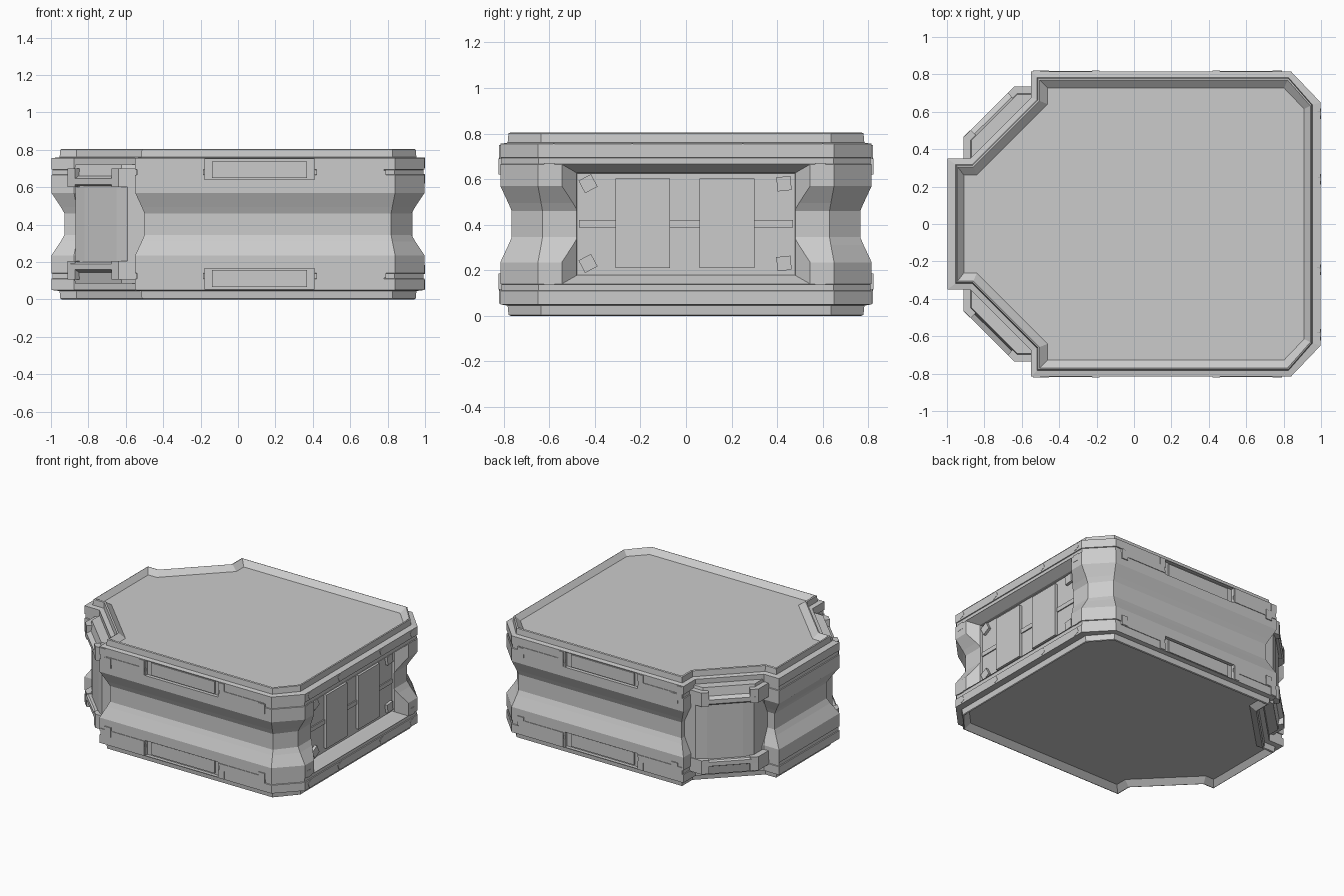
import bpy, bmesh, math
from mathutils import Vector, Matrix

if "Cube" in bpy.data.objects:
    bpy.data.objects.remove(bpy.data.objects["Cube"])

MID = 0.4025  # height of the horizontal symmetry plane


def make(name, bm):
    bmesh.ops.recalc_face_normals(bm, faces=bm.faces)
    me = bpy.data.meshes.new(name)
    bm.to_mesh(me)
    bm.free()
    ob = bpy.data.objects.new(name, me)
    bpy.context.collection.objects.link(ob)
    return ob


def add_box(bm, x0, x1, y0, y1, z0, z1, spin=0):
    c = Vector(((x0 + x1) / 2, (y0 + y1) / 2, (z0 + z1) / 2))
    m = (Matrix.Translation(c) @ Matrix.Rotation(spin, 4, 'X')
         @ Matrix.Diagonal((x1 - x0, y1 - y0, z1 - z0, 1)))
    bmesh.ops.create_cube(bm, size=1, matrix=m)


def boxes(name, items):
    bm = bmesh.new()
    for it in items:
        add_box(bm, *it)
    return make(name, bm)


def flip(z0, z1):
    return [(z0, z1), (2 * MID - z1, 2 * MID - z0)]


def inset(pts, d, extra_x=0.0):
    out = []
    for i, p in enumerate(pts):
        a, b = (p - pts[i - 1]).normalized(), (pts[(i + 1) % len(pts)] - p).normalized()
        n0, n1 = Vector((-a.y, a.x)), Vector((-b.y, b.x))
        q = p + d * (n0 + n1) / (1 + n0.dot(n1))
        if abs(p.x) > 0.95:  # the two end walls step in a little further
            q.x -= math.copysign(extra_x, p.x)
        out.append(q)
    return out


def loft(bm, rings):
    loops = [[bm.verts.new(p) for p in r] for r in rings]
    n = len(loops[0])
    for a, b in zip(loops, loops[1:]):
        for i in range(n):
            bm.faces.new((a[i], a[(i + 1) % n], b[(i + 1) % n], b[i]))
    bm.faces.new(loops[0][::-1])
    bm.faces.new(loops[-1])


# Main hull: plan outline swept through an (inset, extra end inset, height) profile
half = [(0.998, 0.65), (0.84, 0.815), (-0.55, 0.815), (-0.55, 0.677), (-0.877, 0.35), (-0.998, 0.35)]
outline = [Vector(p) for p in half] + [Vector((x, -y)) for x, y in reversed(half)]
lower = [(0.088, 0, 0.035), (0.045, 0.01, 0.0), (0.036, 0.012, 0.004), (0.032, 0.012, 0.045),
         (0, 0, 0.05), (0, 0, 0.11), (0.006, 0, 0.112), (0.006, 0, 0.138), (0, 0, 0.14),
         (0, 0, 0.235), (0.035, 0.015, 0.31), (0.05, 0.02, 0.345)]
profile = lower + [(d, e, 2 * MID - z) for d, e, z in reversed(lower)]
bm = bmesh.new()
loft(bm, [[(p.x, p.y, z) for p in inset(outline, d, e)] for d, e, z in profile])
hull = make("hull", bm)

# Recesses cut into the hull: side panel pockets and a splayed, stepped end pocket
side_cuts = [(-0.18, 0.41, s * 0.9 - 0.11, s * 0.9 + 0.11, z0, z1)
             for s in (1, -1) for z0, z1 in flip(0.64, 0.75)]
bm = bmesh.new()
loft(bm, [[(x, -w, MID - h), (x, w, MID - h), (x, w, MID + h), (x, -w, MID + h)]
          for x, w, h in ((0.912, 0.478, 0.223), (0.932, 0.48, 0.225), (0.998, 0.545, 0.2625), (1.2, 0.545, 0.2625))])
cutters = [boxes("side_recess_cutter", side_cuts), make("end_recess_cutter", bm)]
for c in cutters:
    mod = hull.modifiers.new(c.name, 'BOOLEAN')
    mod.operation, mod.solver, mod.object = 'DIFFERENCE', 'EXACT', c
    c.hide_render = True
    c.hide_set(True)

# Long-side fittings: recessed panels, bracket strips, end tabs
panels, strips, tabs = [], [], []
for s in (1, -1):
    def y(a, b):
        return (a, b) if s > 0 else (-b, -a)
    for z0, z1 in flip(0.648, 0.738):
        panels.append((-0.14, 0.37, *y(0.77, 0.802), z0, z1))
    for z0, z1 in flip(0.645, 0.695):
        for a, b in ((-0.54, -0.19), (0.42, 0.78)):
            strips.append((a, b, *y(0.79, 0.819), z0, z1))
    for z0, z1 in flip(0.645, 0.75):
        for a in (-0.54, -0.225, 0.42):
            strips.append((a, a + 0.04, *y(0.78, 0.82), z0, z1))
    for z0, z1 in flip(0.62, 0.69):
        for a in (-0.505, 0.74):
            tabs.append((a, a + 0.05, *y(0.78, 0.822), z0, z1))
boxes("side_panels", panels)
boxes("side_brackets", strips)
boxes("side_tabs", tabs)

# End wall: twin door leaves, centre rail, bolts
boxes("end_door_leaves", [(0.88, 0.934, -0.31, -0.07, 0.21, 0.602), (0.88, 0.934, 0.06, 0.30, 0.21, 0.602)])
boxes("end_centre_rail", [(0.88, 0.92, -0.47, 0.47, 0.388, 0.42)])
bolts = []
for i, yc in enumerate((-0.43, 0.43)):
    for zc in (0.58, 0.23):
        spin = math.radians(28 if i == 0 else 6)
        bolts.append((0.88, 0.932, yc - 0.031, yc + 0.031, zc - 0.031, zc + 0.031, spin))
for yc in (-0.59, -0.245, 0.24, 0.59):
    for zc in (0.73, 0.08):
        bolts.append((0.96, 1.0, yc - 0.022, yc + 0.022, zc - 0.02, zc + 0.02, math.radians(25)))
boxes("end_bolts", bolts)
boxes("end_tabs", [(0.94, 1.0, yc - 0.023, yc + 0.023, z0, z1)
                   for yc in (-0.6, 0.59) for z0, z1 in flip(0.62, 0.67)])


# Corner doorways on the diagonal notches, mirrored front to back
def prism(name, pts, levels_list):
    bm = bmesh.new()
    for levels in levels_list:
        for s in (1, -1):
            ring = [Vector((px, py * s)) for px, py in pts][::-s]
            loft(bm, [[(p.x, p.y, z) for p in inset(ring, d)] for d, z in levels])
    return make(name, bm)


door = [(-0.868, 0.3), (-0.868, 0.455), (-0.82, 0.515), (-0.65, 0.685), (-0.59, 0.73),
        (-0.48, 0.73), (-0.48, 0.55), (-0.75, 0.3)]
prism("corner_door", door, [[(0, 0.2), (0, 0.61)]])
lintel = [(-0.912, 0.25), (-0.912, 0.465), (-0.64, 0.735), (-0.5, 0.735), (-0.5, 0.6), (-0.8, 0.25)]
top = [(0.01, 0.605), (0, 0.615), (0, 0.645), (0.03, 0.66), (0.042, 0.72)]
prism("corner_lintel", lintel, [top, [(d, 2 * MID - z) for d, z in reversed(top)]])
# Upright end blocks beside each lintel
block_a = [(-0.912, 0.33), (-0.912, 0.465), (-0.872, 0.503), (-0.8, 0.43), (-0.8, 0.33)]
block_b = [(-0.675, 0.7), (-0.64, 0.735), (-0.54, 0.735), (-0.54, 0.62), (-0.6, 0.62)]
spans = [[(0, z0), (0, z1)] for z0, z1 in flip(0.6, 0.7)]
prism("corner_block_outer", block_a, spans)
prism("corner_block_inner", block_b, spans)
